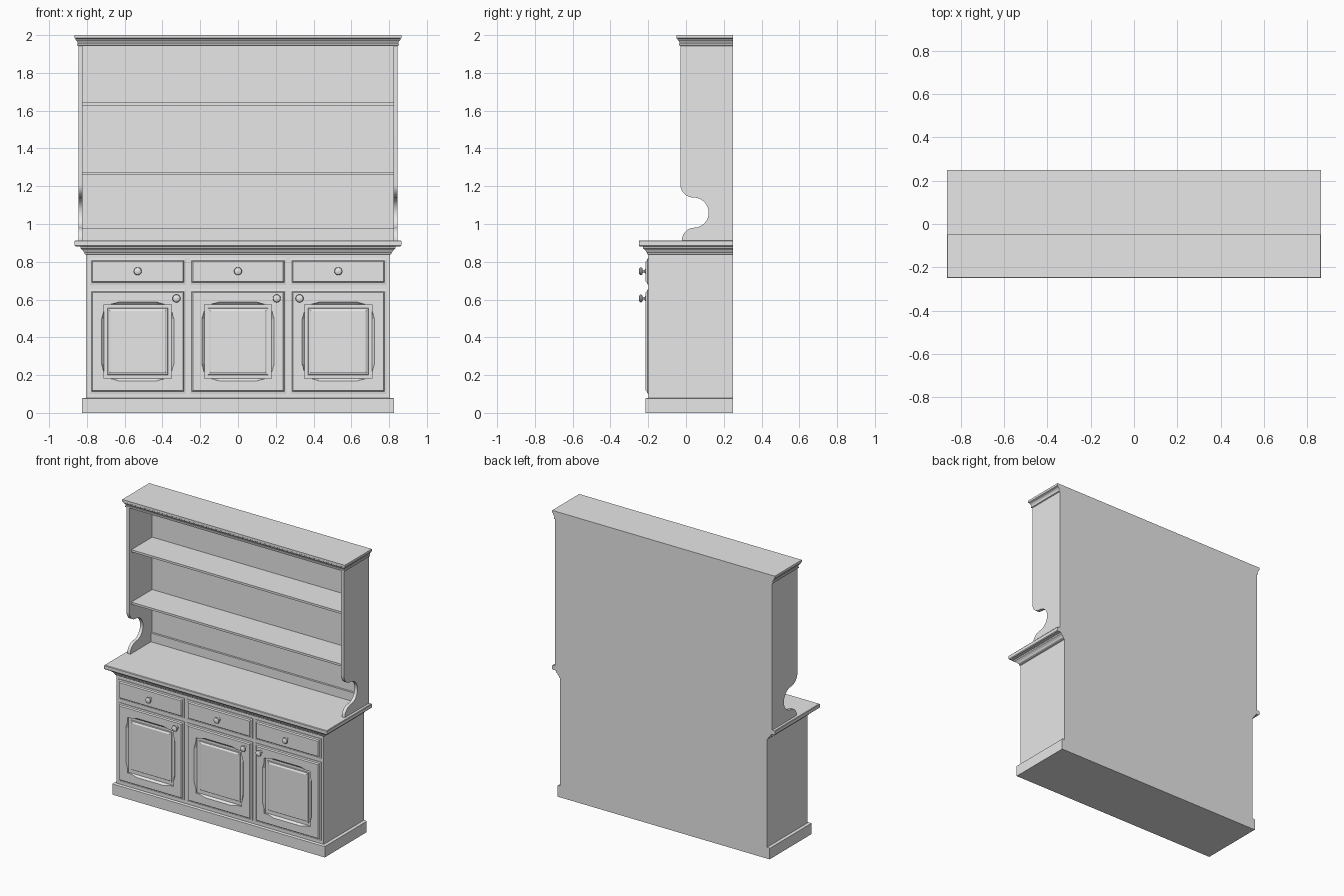
import bpy, bmesh
from math import sin, cos, pi, radians

cube = bpy.data.objects.get("Cube")
if cube:
    bpy.data.objects.remove(cube)

paint = bpy.data.materials.new("grey_paint")
paint.use_nodes = True
grey = (0.8, 0.8, 0.8, 1)
paint.diffuse_color = grey
paint.node_tree.nodes["Principled BSDF"].inputs["Base Color"].default_value = grey

BACK = 0.25


def loft(name, rings, smooth=False):
    """Skin a list of equal-length point rings and cap both ends."""
    bm = bmesh.new()
    loops = [[bm.verts.new(p) for p in ring] for ring in rings]
    n = len(loops[0])
    for a, b in zip(loops, loops[1:]):
        for i in range(n):
            j = (i + 1) % n
            bm.faces.new((a[i], a[j], b[j], b[i]))
    bm.faces.new(loops[0])
    bm.faces.new(loops[-1])
    bmesh.ops.remove_doubles(bm, verts=bm.verts, dist=1e-5)
    bmesh.ops.recalc_face_normals(bm, faces=bm.faces)
    mesh = bpy.data.meshes.new(name)
    bm.to_mesh(mesh)
    bm.free()
    obj = bpy.data.objects.new(name, mesh)
    bpy.context.collection.objects.link(obj)
    mesh.materials.append(paint)
    if smooth:
        bpy.ops.object.select_all(action="DESELECT")
        obj.select_set(True)
        bpy.context.view_layer.objects.active = obj
        bpy.ops.object.shade_smooth_by_angle(angle=radians(35))
    return obj


def flat_rect(half, front, back, z):
    return [(-half, front, z), (half, front, z), (half, back, z), (-half, back, z)]


def box(name, half, front, back, low, high):
    return loft(name, [flat_rect(half, front, back, z) for z in (low, high)])


def moulding(name, half, front, steps):
    """Stack of rectangles; each step is (overhang, height), flush at the back."""
    return loft(name, [flat_rect(half + o, front - o, BACK, z) for o, z in steps])


def front_ring(cx, cz, y, w, h, chamfer=0.0, stops=False):
    """Rectangle facing the front, optionally with stopped chamfers on its sides."""
    if not stops:
        quad = [(w, h)]
    else:
        quad = [(w + chamfer, h - 0.075), (w, h - 0.03), (w, h),
                (w - 0.03, h), (w - 0.075, h + chamfer)]
    pts = []
    for sx, sz in ((1, 1), (-1, 1), (-1, -1), (1, -1)):
        corner = quad if sx * sz > 0 else quad[::-1]
        pts += [(cx + sx * px, y, cz + sz * pz) for px, pz in corner]
    return pts


def knob(name, x, z):
    profile = [(0.013, -0.205), (0.013, -0.216), (0.007, -0.219), (0.007, -0.228),
               (0.016, -0.231), (0.021, -0.237), (0.019, -0.244), (0.011, -0.249)]
    angles = [2 * pi * i / 20 for i in range(20)]
    loft(name, [[(x + r * cos(a), y, z + r * sin(a)) for a in angles]
                for r, y in profile], smooth=True)


# Base cabinet
moulding("plinth", 0.825, -0.215, [(0, 0), (0, 0.076), (-0.006, 0.08)])
box("base_carcass", 0.805, -0.198, BACK, 0.08, 0.85)
moulding("worktop_moulding", 0.805, -0.198,
         [(0, 0.838), (0.008, 0.841), (0.008, 0.848), (0.012, 0.852),
          (0.018, 0.862), (0.03, 0.872), (0.03, 0.882)])
moulding("worktop", 0.865, -0.25,
         [(-0.005, 0.882), (0, 0.887), (0, 0.909), (-0.003, 0.913)])

# Drawers and doors, three bays
BAY = 0.531
names = ("right", "middle", "left")
for i, name in enumerate(names):
    cx = (i - 1) * BAY
    # each ring: depth, half width, half height
    edge = [(-0.19, 0), (-0.204, 0), (-0.206, 0.006), (-0.206, 0.010), (-0.214, 0.016)]
    loft(name + "_drawer", [front_ring(cx, 0.748, y, 0.255 - s, 0.069 - s)
                            for y, s in edge])
    cz = 0.378
    rings = [front_ring(cx, cz, y, 0.255 - s, 0.275 - s, 0, True) for y, s in edge]
    panel = [(-0.214, 0, 0.013), (-0.201, 0, 0), (-0.201, 0.018, 0),
             (-0.206, 0.02, 0), (-0.206, 0.026, 0), (-0.211, 0.034, 0)]
    rings += [front_ring(cx, cz, y, 0.178 - s, 0.195 - s, c, True) for y, s, c in panel]
    loft(name + "_door", rings)
    knob(name + "_drawer_knob", cx, 0.75)
    knob(name + "_door_knob", cx + (-0.205 if name == "left" else 0.205), 0.606)

# Shaped side boards of the rack


def arc(cy, cz, r, start, end, steps=14):
    turn = [radians(start + (end - start) * k / steps) for k in range(steps + 1)]
    return [(cy + r * cos(t), cz + r * sin(t)) for t in turn]


outline = [(BACK, 0.91), (BACK, 1.96), (-0.03, 1.96)]
outline += arc(0.04, 1.21, 0.07, 180, 270)
outline += arc(0.04, 1.06, 0.08, 90, -90, 24)
outline += arc(0.045, 0.913, 0.067, 90, 180)
for side, name in ((-1, "right"), (1, "left")):
    loft(name + "_rack_side",
         [[(side * x, y, z) for y, z in outline] for x in (0.822, 0.845)], smooth=True)

# Back boards and shelves
box("rack_back", 0.83, 0.222, BACK, 0.91, 1.96)
box("rack_skirting", 0.822, 0.208, 0.23, 0.91, 0.975)
for name, z in (("lower_shelf", 1.26), ("upper_shelf", 1.628)):
    box(name, 0.825, -0.01, 0.23, z, z + 0.015)

# Cornice
moulding("cornice", 0.845, -0.03,
         [(0, 1.943), (0.007, 1.946), (0.007, 1.954), (0.003, 1.957), (0.006, 1.965),
          (0.014, 1.974), (0.014, 1.98), (0.02, 1.984), (0.02, 2.0)])
